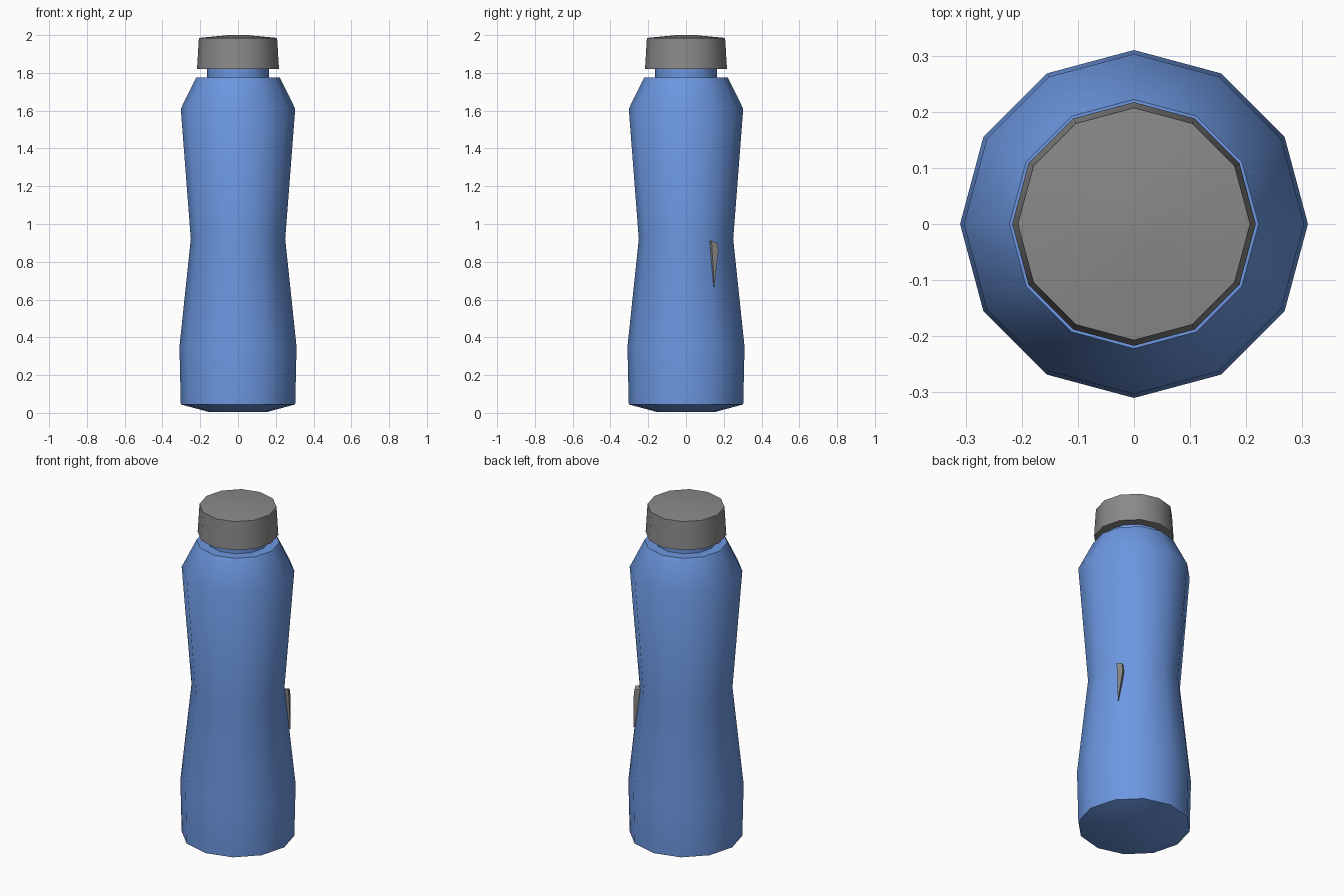
import bpy, bmesh, math

cube = bpy.data.objects.get("Cube")
if cube:
    bpy.data.objects.remove(cube, do_unlink=True)

SIDES = 12


def make_material(name, colour):
    mat = bpy.data.materials.new(name)
    mat.use_nodes = True
    mat.diffuse_color = (*colour, 1)
    mat.node_tree.nodes["Principled BSDF"].inputs["Base Color"].default_value = (*colour, 1)
    return mat


def finish(name, bm, mat, angle):
    bmesh.ops.recalc_face_normals(bm, faces=bm.faces)
    mesh = bpy.data.meshes.new(name)
    bm.to_mesh(mesh)
    bm.free()
    mesh.materials.append(mat)
    obj = bpy.data.objects.new(name, mesh)
    bpy.context.collection.objects.link(obj)
    bpy.ops.object.select_all(action="DESELECT")
    obj.select_set(True)
    bpy.context.view_layer.objects.active = obj
    bpy.ops.object.shade_smooth_by_angle(angle=math.radians(angle))
    return obj


def lathe(name, profile, mat, angle=40):
    """Turn a (radius, height) profile about z; both ends are closed."""
    bm = bmesh.new()
    rings = []
    for r, z in profile:
        turns = [math.tau * i / SIDES for i in range(SIDES)]
        rings.append([bm.verts.new((r * math.cos(a), r * math.sin(a), z)) for a in turns])
    for low, high in zip(rings, rings[1:]):
        for i in range(SIDES):
            j = (i + 1) % SIDES
            bm.faces.new((low[i], low[j], high[j], high[i]))
    bm.faces.new(rings[0])
    bm.faces.new(rings[-1])
    return finish(name, bm, mat, angle)


blue = make_material("bottle blue", (0.15, 0.31, 0.75))
grey = make_material("cap grey", (0.25, 0.25, 0.25))

# Waisted body with a chamfered foot and sloping shoulder
lathe("bottle_body", [(0.155, 0.005), (0.303, 0.045), (0.31, 0.35), (0.25, 0.92),
                      (0.303, 1.61), (0.222, 1.775), (0.16, 1.775)], blue)

# Narrow neck
lathe("bottle_neck", [(0.165, 1.76), (0.165, 1.84)], blue)

# Tapered cap with a slightly raised top
lathe("bottle_cap", [(0.217, 1.82), (0.207, 1.985), (0.05, 2.0)], grey)

# Small grey shard standing out of the waist
bm = bmesh.new()
outer = [bm.verts.new(p) for p in ((0.235, 0.135, 0.91), (0.222, 0.165, 0.90),
                                   (0.222, 0.172, 0.86), (0.238, 0.15, 0.67))]
inner = [bm.verts.new((v.co.x * 0.8, v.co.y * 0.8, v.co.z)) for v in outer]
bm.faces.new(outer)
bm.faces.new(inner[::-1])
for i in range(4):
    j = (i + 1) % 4
    bm.faces.new((outer[i], inner[i], inner[j], outer[j]))
finish("waist_shard", bm, grey, 30)
